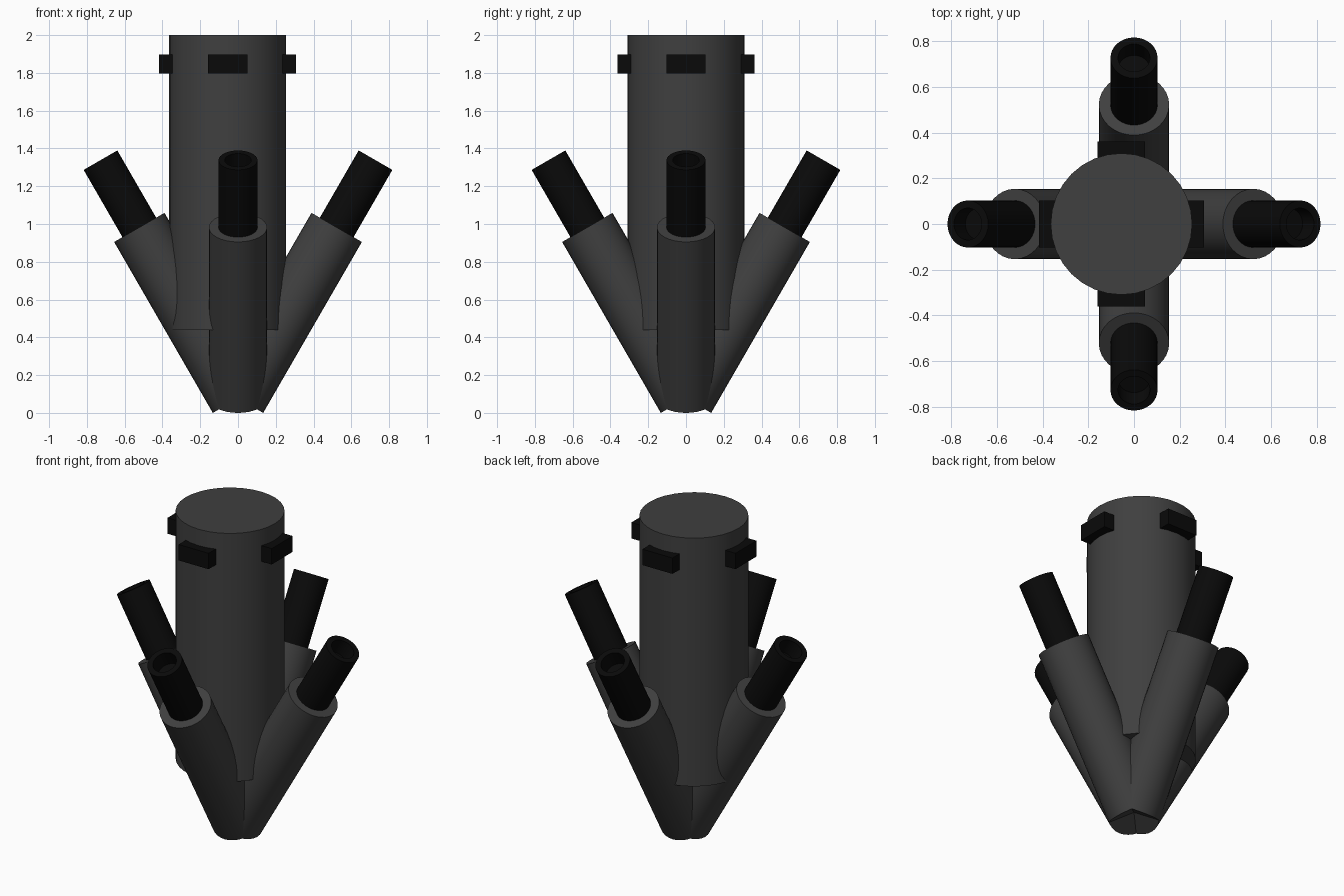
import bpy, bmesh, math
from mathutils import Matrix, Vector

if "Cube" in bpy.data.objects:
    bpy.data.objects.remove(bpy.data.objects["Cube"])


def material(name, v):
    m = bpy.data.materials.new(name)
    m.diffuse_color = (v, v, v, 1)
    m.use_nodes = True
    m.node_tree.nodes["Principled BSDF"].inputs["Base Color"].default_value = m.diffuse_color
    return m


GREY = material("dark_grey", 0.05)
BLACK = material("black", 0.003)


def finish(bm, name, mat, matrix, smooth=True):
    bmesh.ops.recalc_face_normals(bm, faces=bm.faces)
    me = bpy.data.meshes.new(name)
    bm.to_mesh(me)
    bm.free()
    me.transform(matrix)
    me.materials.append(mat)
    ob = bpy.data.objects.new(name, me)
    bpy.context.collection.objects.link(ob)
    if smooth:
        bpy.ops.object.select_all(action='DESELECT')
        bpy.context.view_layer.objects.active = ob
        ob.select_set(True)
        bpy.ops.object.shade_smooth_by_angle(angle=math.radians(30))
    return ob


def lathe(name, profile, mat, matrix, sides=32):
    """Spin (radius, height) points around the z axis."""
    bm = bmesh.new()
    vs = [bm.verts.new((r, 0, z)) for r, z in profile]
    es = [bm.edges.new(p) for p in zip(vs, vs[1:])]
    bmesh.ops.spin(bm, geom=vs + es, cent=(0, 0, 0), axis=(0, 0, 1),
                   angle=2 * math.pi, steps=sides)
    bmesh.ops.remove_doubles(bm, verts=bm.verts, dist=1e-4)
    return finish(bm, name, mat, matrix)


# Main upright cylinder, slightly off centre
BODY_X = -0.055
body_at = Matrix.Translation((BODY_X, 0, 0))
lathe("main_cylinder", [(0, 0.44), (0.31, 0.44), (0.31, 2), (0, 2)], GREY, body_at)

for i, side in enumerate(("right", "back", "left", "front")):
    turn = Matrix.Rotation(i * math.pi / 2, 4, 'Z')
    # Leaning outer tube and its inner pipe with a bored end
    lean = (Matrix.Translation((0, 0, 0.077)) @ turn
            @ Matrix.Rotation(math.radians(30), 4, 'Y'))
    lathe(side + "_tube", [(0, 0), (0.154, 0), (0.154, 1.045), (0, 1.045)], GREY, lean)
    lathe(side + "_pipe", [(0, 0.95), (0.103, 0.95), (0.103, 1.456), (0.07, 1.456),
                           (0.07, 1.356), (0, 1.356)], BLACK, lean)
    # Small lug near the top of the main cylinder
    bm = bmesh.new()
    bmesh.ops.create_cube(bm, size=1)
    bmesh.ops.scale(bm, vec=Vector((0.10, 0.208, 0.10)), verts=bm.verts)
    bmesh.ops.translate(bm, vec=Vector((0.312, 0, 1.847)), verts=bm.verts)
    finish(bm, side + "_lug", BLACK, body_at @ turn, smooth=False)
